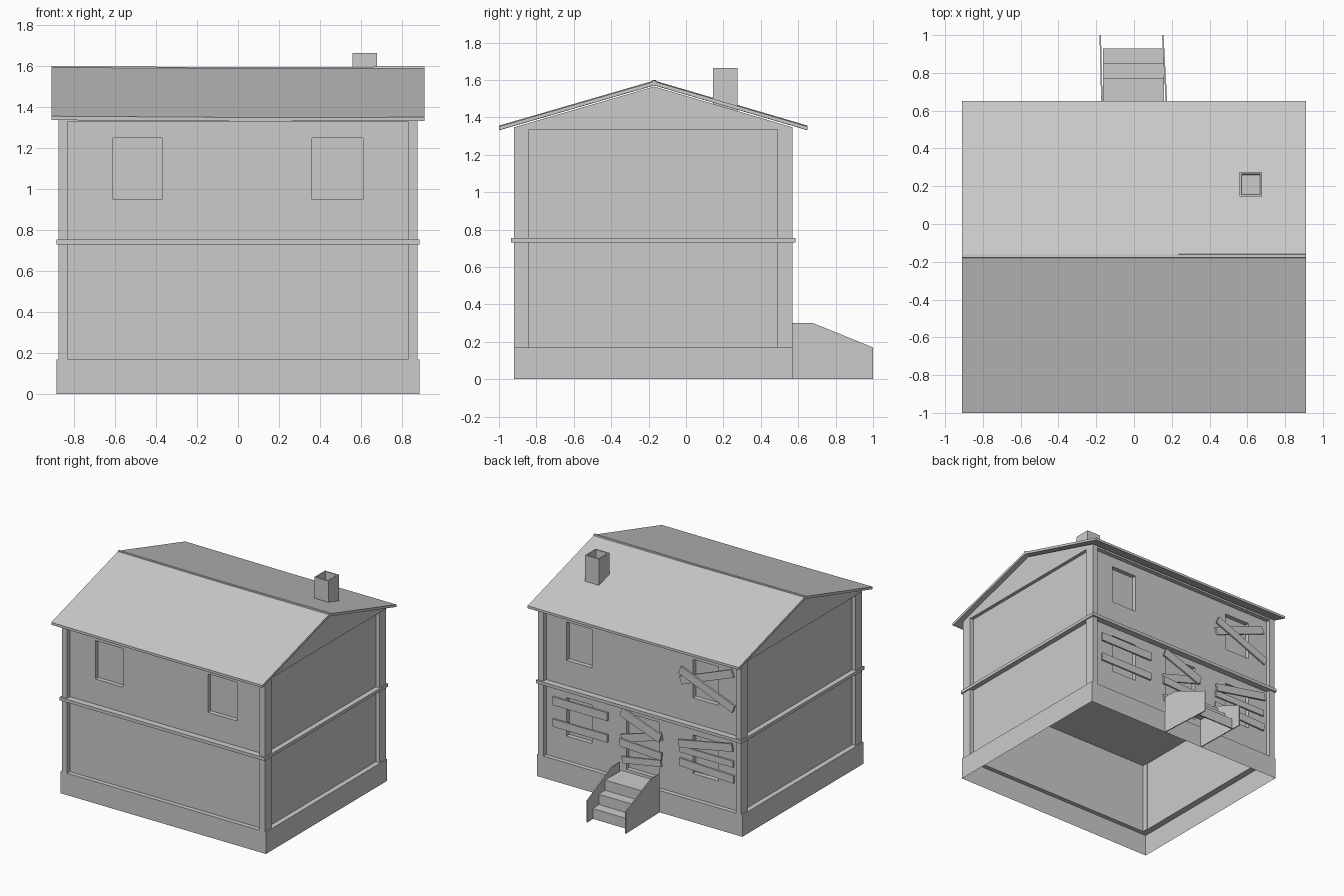
import bpy, bmesh, math
from mathutils import Matrix, Vector

cube = bpy.data.objects.get("Cube")
if cube:
    bpy.data.objects.remove(cube, do_unlink=True)

# One plain grey for the whole house
grey = bpy.data.materials.new("plain_grey")
grey.use_nodes = True
GREY = (0.6, 0.6, 0.6, 1.0)
grey.diffuse_color = GREY
grey.node_tree.nodes["Principled BSDF"].inputs["Base Color"].default_value = GREY

# Main levels and plan lines
BASE_TOP, MID, EAVE = 0.17, 0.742, 1.34
FRONT, BACK = -0.92, 0.57
RECESS = 0.035


def finish(name, bm, normals=True):
    if normals:
        bmesh.ops.recalc_face_normals(bm, faces=bm.faces)
    me = bpy.data.meshes.new(name)
    bm.to_mesh(me)
    bm.free()
    me.materials.append(grey)
    ob = bpy.data.objects.new(name, me)
    bpy.context.collection.objects.link(ob)
    return ob


def box(name, x, y, z):
    """Box from (min, max) pairs."""
    bm = bmesh.new()
    bmesh.ops.create_cube(bm, size=1)
    for v in bm.verts:
        v.co = [(p[0] + p[1]) / 2 + c * (p[1] - p[0]) for p, c in zip((x, y, z), v.co)]
    return finish(name, bm)


def prism(name, profile, xs, dz=None, shear=0.0):
    """Side (y, z) profile swept along x, with optional sag and skew."""
    bm = bmesh.new()
    dz = dz or [0] * len(xs)
    rings = [[bm.verts.new((x + shear * (y - BACK), y, z + d)) for y, z in profile]
             for x, d in zip(xs, dz)]
    n = len(profile)
    for a, b in zip(rings, rings[1:]):
        for i in range(n):
            j = (i + 1) % n
            bm.faces.new((a[i], a[j], b[j], b[i]))
    bm.faces.new(rings[0])
    bm.faces.new(rings[-1])
    return finish(name, bm)


def panel_wall(name, y, out, openings):
    """Wall sheet facing out (+1 back, -1 front) with openings set back."""
    bm = bmesh.new()
    xs = sorted({-0.845, 0.845} | {v for o in openings for v in o[:2]})
    zs = sorted({BASE_TOP, EAVE + 0.01} | {v for o in openings for v in o[2:]})
    grid = [[bm.verts.new((x, y, z)) for z in zs] for x in xs]
    holes = []
    for i in range(len(xs) - 1):
        for j in range(len(zs) - 1):
            quad = [grid[i][j], grid[i + 1][j], grid[i + 1][j + 1], grid[i][j + 1]]
            f = bm.faces.new(quad if out < 0 else quad[::-1])
            cx, cz = (xs[i] + xs[i + 1]) / 2, (zs[j] + zs[j + 1]) / 2
            if any(a < cx < b and c < cz < d for a, b, c, d in openings):
                holes.append(f)
    res = bmesh.ops.extrude_face_region(bm, geom=holes)
    moved = [v for v in res["geom"] if isinstance(v, bmesh.types.BMVert)]
    bmesh.ops.translate(bm, verts=moved, vec=(0, -out * 0.035, 0))
    bmesh.ops.delete(bm, geom=[f for f in holes if f.is_valid], context="FACES")
    return finish(name, bm, False)


# Foundation: open ring with a narrow ledge
bm = bmesh.new()
levels = [(0.885, FRONT, BACK, 0), (0.885, FRONT, BACK, BASE_TOP),
          (0.84, FRONT + RECESS, BACK - RECESS, BASE_TOP)]
rings = [[bm.verts.new((sx * h, y, z)) for sx, y in ((-1, a), (1, a), (1, b), (-1, b))]
         for h, a, b, z in levels]
for lo, hi in zip(rings, rings[1:]):
    for i in range(4):
        j = (i + 1) % 4
        bm.faces.new((lo[i], lo[j], hi[j], hi[i]))
finish("foundation", bm, False)

# Front and back walls with their windows and door
panel_wall("front_wall", FRONT + RECESS, -1,
           [(-0.61, -0.37, 0.95, 1.25), (0.36, 0.61, 0.95, 1.25)])
panel_wall("back_wall", BACK - RECESS, 1,
           [(0.435, 0.655, 0.95, 1.25), (-0.655, -0.435, 0.95, 1.25),
            (0.435, 0.655, 0.36, 0.66), (-0.655, -0.435, 0.36, 0.66),
            (-0.14, 0.14, 0.24, 0.68)])

# Side walls, corner posts and gables
for side, s in (("left", 1), ("right", -1)):
    def span(a, b):
        return tuple(sorted((s * a, s * b)))
    box(side + "_wall", span(0.835, 0.845),
        (FRONT + RECESS, BACK - RECESS), (BASE_TOP, EAVE))
    box(side + "_front_post", span(0.83, 0.875), (FRONT, FRONT + 0.08), (BASE_TOP, EAVE))
    box(side + "_back_post", span(0.83, 0.875), (BACK - 0.08, BACK), (BASE_TOP, EAVE))
    prism(side + "_gable",
          [(FRONT, 1.335), (FRONT, 1.347), (-0.17, 1.565), (BACK, 1.347), (BACK, 1.335)],
          span(0.835, 0.872))

# Upper floor slab whose edge forms the belt moulding
box("floor_band", (-0.885, 0.885), (FRONT - 0.015, BACK + 0.015), (MID - 0.012, MID + 0.012))

# Wall plates under the eaves
box("front_wall_plate", (-0.83, 0.83), (FRONT, FRONT + 0.06), (1.33, 1.345))
box("back_wall_plate", (-0.83, 0.83), (BACK - 0.06, BACK), (1.33, 1.345))

# Roof with a slight sag, and its ridge cap
prism("roof", [(-1.0, 1.334), (-1.0, 1.353), (-0.17, 1.594), (0.65, 1.353),
               (0.65, 1.334), (-0.17, 1.574)],
      [-0.91, 0, 0.91], [0.003, -0.003, -0.002])
prism("ridge_cap", [(-0.182, 1.584), (-0.178, 1.6), (-0.162, 1.6), (-0.158, 1.584)],
      [-0.91, 0, 0.91], [0, -0.005, -0.002])

# Hollow chimney
bm = bmesh.new()
bmesh.ops.create_cube(bm, size=1)
for v in bm.verts:
    v.co = (0.618 + v.co.x * 0.12, 0.21 + v.co.y * 0.13, 1.55 + v.co.z * 0.23)
bm.faces.ensure_lookup_table()
top = max(bm.faces, key=lambda f: f.calc_center_median().z)
bmesh.ops.inset_region(bm, faces=[top], thickness=0.015)
new = bmesh.ops.extrude_discrete_faces(bm, faces=[top])["faces"][0]
for v in new.verts:
    v.co.z -= 0.15
    v.co.x += 0.08 * (0.618 - v.co.x)
    v.co.y += 0.08 * (0.21 - v.co.y)
finish("chimney", bm)

# Nailed-up boards: centre x, centre z, length, width, tilt, layer
boards = {
    "lower_left_window_board": [(0.53, 0.61, 0.47, 0.065, 0, 0),
                                (0.53, 0.44, 0.47, 0.06, 0, 0)],
    "lower_right_window_board": [(-0.56, 0.62, 0.47, 0.06, 11, 1),
                                 (-0.56, 0.53, 0.46, 0.05, 0, 0),
                                 (-0.56, 0.42, 0.47, 0.06, -2, 0)],
    "upper_right_window_board": [(-0.56, 1.15, 0.48, 0.06, 21, 0),
                                 (-0.57, 1.06, 0.50, 0.06, -22, 1)],
    "door_board": [(0.0, 0.63, 0.36, 0.07, -20, 1), (0.0, 0.53, 0.36, 0.06, 17, 0),
                   (0.0, 0.44, 0.36, 0.06, -3, 1), (0.0, 0.34, 0.34, 0.05, 10, 0)],
}
for name, items in boards.items():
    for i, (x, z, length, width, tilt, layer) in enumerate(items, 1):
        bm = bmesh.new()
        bmesh.ops.create_cube(bm, size=1)
        bmesh.ops.scale(bm, verts=bm.verts, vec=(length, 0.014, width))
        # positive tilt raises the -x end
        bmesh.ops.transform(bm, verts=bm.verts,
                            matrix=Matrix.Translation((x, BACK - RECESS + 0.008 + 0.013 * layer, z))
                            @ Matrix.Rotation(math.radians(tilt), 4, "Y"))
        finish(f"{name}_{i}", bm)

# Back steps: thin folded treads between two leaning cheeks
prism("steps", [(0.57, 0.24), (0.77, 0.24), (0.77, 0.16), (0.85, 0.16), (0.85, 0.08),
                (0.93, 0.08), (0.93, 0.0), (0.92, 0.0), (0.92, 0.07), (0.84, 0.07),
                (0.84, 0.15), (0.76, 0.15), (0.76, 0.23), (0.57, 0.23)],
      [-0.165, 0.158])
cheek = [(0.57, 0), (1.0, 0), (1.0, 0.17), (0.68, 0.30), (0.57, 0.30)]
prism("right_step_cheek", cheek, [-0.172, -0.164], shear=-0.025)
prism("left_step_cheek", cheek, [0.172, 0.18], shear=-0.055)
